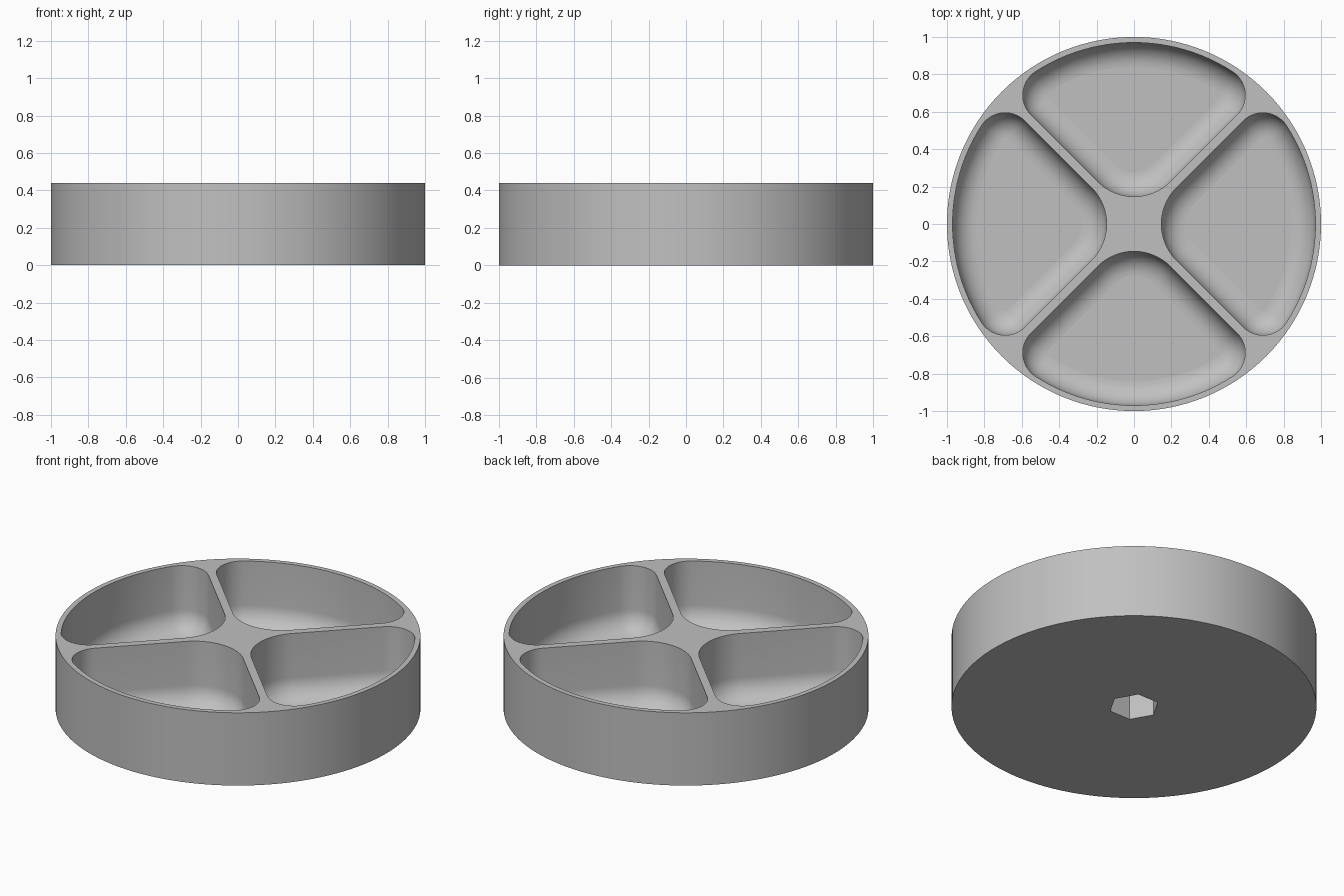
import bpy
import bmesh
from math import sin, cos, pi, asin, sqrt, radians

if "Cube" in bpy.data.objects:
    bpy.data.objects.remove(bpy.data.objects["Cube"])

HEIGHT = 0.44
FLOOR = 0.045        # thickness under the pockets
POCKET_R = 0.97      # outer wall of the pockets
RIB = 0.023          # half thickness of the ribs
CORNER = 0.15        # corner radius near the rim
NOSE = 0.275         # corner radius near the hub
COVE = 0.13          # rounding between pocket wall and floor
HEX_R, HEX_DEPTH = 0.138, 0.3


def arc(cx, cy, r, a0, a1, n):
    return [(cx + r * cos(a0 + (a1 - a0) * i / n), cy + r * sin(a0 + (a1 - a0) * i / n))
            for i in range(n + 1)]


def pocket_outline(inset):
    """Rounded quarter sector facing +y, shrunk by inset."""
    reach = POCKET_R - CORNER
    phi = radians(45) + asin((RIB + CORNER) / reach)
    cx, cy = reach * cos(phi), reach * sin(phi)
    nose_y = (NOSE + RIB) * sqrt(2)
    r = CORNER - inset
    pts = arc(0, 0, POCKET_R - inset, phi, pi - phi, 24)[1:-1]
    pts += arc(-cx, cy, r, pi - phi, 1.25 * pi, 14)
    pts += arc(0, nose_y, NOSE - inset, 1.25 * pi, 1.75 * pi, 16)
    pts += arc(cx, cy, r, 1.75 * pi, 2 * pi + phi, 14)
    return pts


def loft(bm, rings):
    """Closed solid through rings of equal point count, lowest first."""
    loops = [[bm.verts.new(p) for p in ring] for ring in rings]
    n = len(loops[0])
    bm.faces.new(loops[0][::-1])
    bm.faces.new(loops[-1])
    for low, high in zip(loops, loops[1:]):
        for i in range(n):
            j = (i + 1) % n
            bm.faces.new((low[i], low[j], high[j], high[i]))


def make_object(name, bm):
    mesh = bpy.data.meshes.new(name)
    bm.to_mesh(mesh)
    bm.free()
    obj = bpy.data.objects.new(name, mesh)
    bpy.context.collection.objects.link(obj)
    return obj


def prism(bm, outline, z0, z1):
    loft(bm, [[(x, y, z) for x, y in outline] for z in (z0, z1)])


# Round body
bm = bmesh.new()
prism(bm, arc(0, 0, 1, 0, 2 * pi, 128)[:-1], 0, HEIGHT)
tray = make_object("divided_tray", bm)

# Cutter: four coved pockets and a hexagonal socket underneath
bm = bmesh.new()
STEPS = 10
profile = [(COVE * (1 - sin(a)), FLOOR + COVE * (1 - cos(a)))
           for a in (pi / 2 * i / STEPS for i in range(STEPS + 1))]
profile.append((0, HEIGHT + 0.1))
for k in range(4):
    c, s = cos(k * pi / 2), sin(k * pi / 2)
    loft(bm, [[(c * x - s * y, s * x + c * y, z) for x, y in pocket_outline(inset)]
              for inset, z in profile])
prism(bm, arc(0, 0, HEX_R, 0, 2 * pi, 6)[:-1], -0.1, HEX_DEPTH)
cutter = make_object("pocket_cutter", bm)
cutter.hide_render = True

# Cut, then drop the cutter
mod = tray.modifiers.new("pockets", 'BOOLEAN')
mod.operation = 'DIFFERENCE'
mod.solver = 'EXACT'
mod.object = cutter
bpy.ops.object.select_all(action='DESELECT')
tray.select_set(True)
bpy.context.view_layer.objects.active = tray
bpy.ops.object.modifier_apply(modifier=mod.name)
bpy.data.objects.remove(cutter)

# Smooth walls, flat level faces
bpy.ops.object.shade_smooth_by_angle(angle=radians(30))
for face in tray.data.polygons:
    if abs(face.normal.z) > 0.999:
        face.use_smooth = False

# Plain grey
grey = bpy.data.materials.new("light_grey")
grey.use_nodes = True
colour = (0.53, 0.53, 0.53, 1)
grey.diffuse_color = colour
grey.node_tree.nodes["Principled BSDF"].inputs["Base Color"].default_value = colour
tray.data.materials.clear()
tray.data.materials.append(grey)
